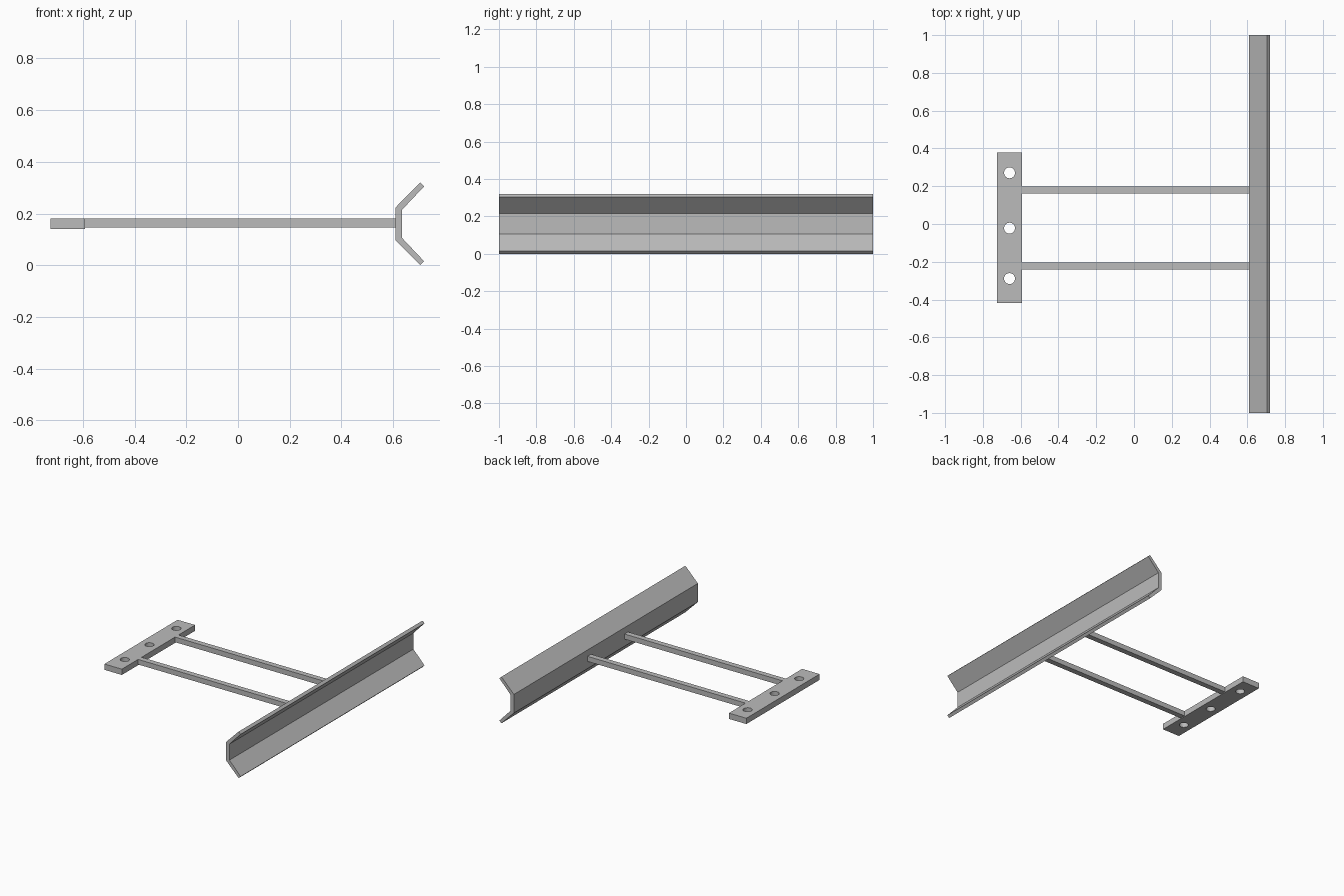
import bpy
import bmesh
from mathutils import Matrix, Vector

if "Cube" in bpy.data.objects:
    bpy.data.objects.remove(bpy.data.objects["Cube"], do_unlink=True)

# Single flat colour
steel = bpy.data.materials.new("plain_grey_steel")
steel.use_nodes = True
GREY = (0.5, 0.5, 0.5, 1)
steel.diffuse_color = GREY
steel.node_tree.nodes["Principled BSDF"].inputs["Base Color"].default_value = GREY


def add_object(name, bm):
    bmesh.ops.recalc_face_normals(bm, faces=bm.faces)
    mesh = bpy.data.meshes.new(name)
    bm.to_mesh(mesh)
    bm.free()
    mesh.materials.append(steel)
    obj = bpy.data.objects.new(name, mesh)
    bpy.context.collection.objects.link(obj)
    return obj


def box(name, low, high):
    low, high = Vector(low), Vector(high)
    bm = bmesh.new()
    bmesh.ops.create_cube(bm, size=1, matrix=Matrix.Translation((low + high) / 2)
                          @ Matrix.Diagonal((*(high - low), 1)))
    return add_object(name, bm)


# Long blade: splayed channel, profile mirrored about its mid height
MID = 0.16
half = [(0.61, 0.064), (0.705, MID), (0.72, 0.145), (0.635, 0.055)]
profile = [(x, MID + h) for x, h in half] + [(x, MID - h) for x, h in reversed(half)]
bm = bmesh.new()
face = bm.faces.new([bm.verts.new((x, -1, z)) for x, z in profile])
sweep = bmesh.ops.extrude_face_region(bm, geom=[face])
bmesh.ops.translate(bm, vec=(0, 2, 0),
                    verts=[v for v in sweep["geom"] if isinstance(v, bmesh.types.BMVert)])
add_object("splayed_blade", bm)

# Two connecting arms
for side, y in (("left", 0.18), ("right", -0.222)):
    box(f"{side}_arm", (-0.592, y - 0.019, 0.145), (0.612, y + 0.019, 0.18))

# Mounting plate with three bolt holes
plate = box("mounting_plate", (-0.725, -0.417, 0.14), (-0.592, 0.379, 0.18))
bm = bmesh.new()
for y in (0.271, -0.022, -0.289):
    bmesh.ops.create_cone(bm, cap_ends=True, segments=32, radius1=0.029, radius2=0.029,
                          depth=0.2, matrix=Matrix.Translation((-0.659, y, 0.16)))
cutter = add_object("bolt_hole_cutter", bm)
cutter.hide_render = True
cut = plate.modifiers.new("bolt_holes", "BOOLEAN")
cut.operation = "DIFFERENCE"
cut.solver = "EXACT"
cut.object = cutter
bpy.context.view_layer.objects.active = plate
plate.select_set(True)
bpy.ops.object.modifier_apply(modifier=cut.name)
bpy.data.objects.remove(cutter, do_unlink=True)
bpy.ops.object.shade_smooth_by_angle()
